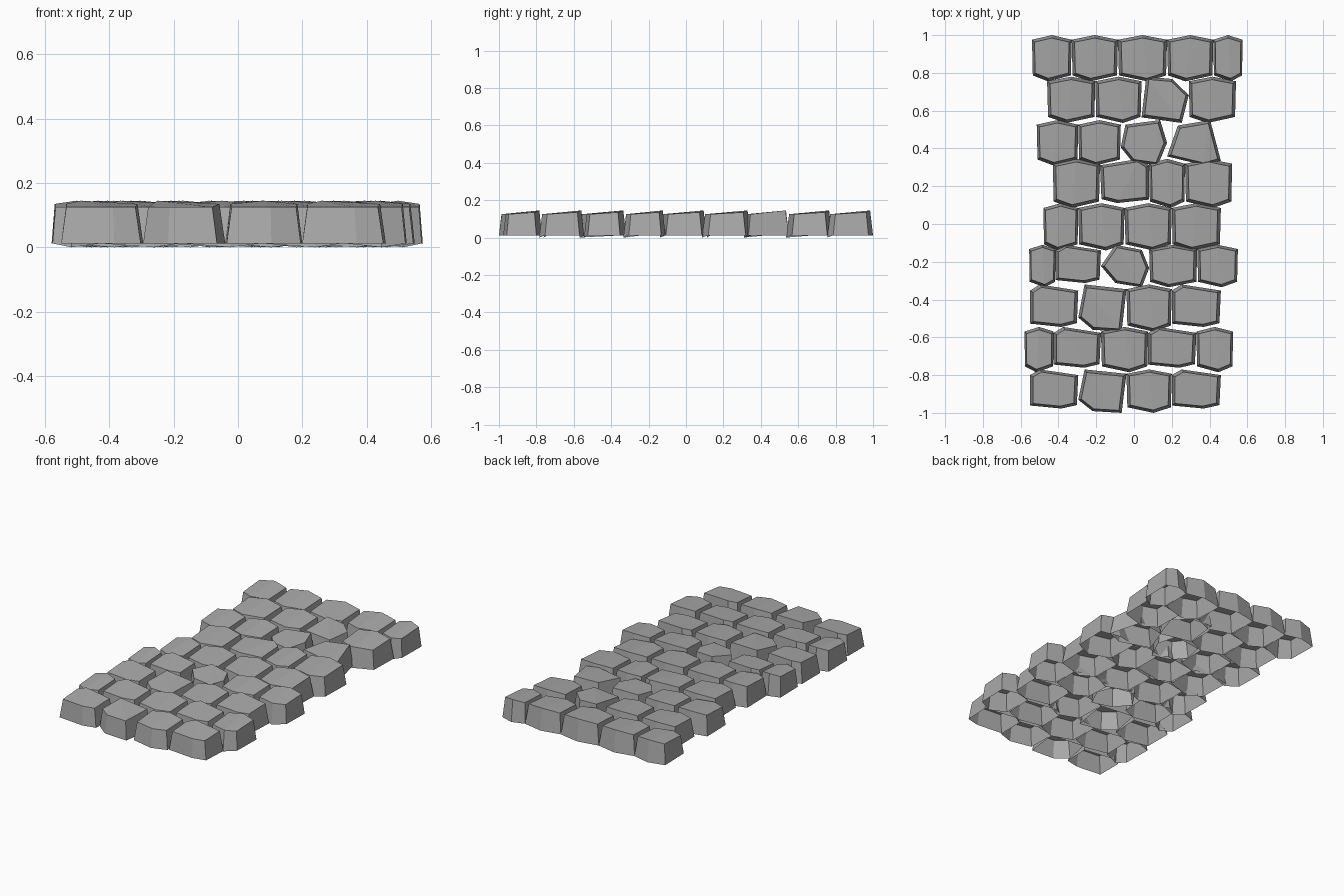
import bpy
import bmesh
from mathutils import Vector

default_cube = bpy.data.objects.get("Cube")
if default_cube:
    bpy.data.objects.remove(default_cube, do_unlink=True)

# One plain grey for every stone
stone_grey = bpy.data.materials.new("stone_grey")
stone_grey.use_nodes = True
grey = (0.4, 0.4, 0.4, 1)
stone_grey.diffuse_color = grey
stone_grey.node_tree.nodes["Principled BSDF"].inputs["Base Color"].default_value = grey

# Stone outlines in a unit cell, clockwise from the back left corner
OUTLINES = {
    "peaked": [(0, .9), (.5, 1), (1, .9), (.98, .13), (.4, 0), (.02, .13)],
    "shallow": [(0, .87), (.2, 1), (1, .87), (.97, .18), (.65, .1), (0, .17)],
    "pointed": [(.1, 1), (.65, .95), (1, .6), (.85, 0), (0, .12)],
    "rounded": [(.3, 1), (.85, .88), (1, .45), (.85, 0), (.3, .1), (0, .5)],
    "leaning": [(.1, .9), (.85, 1), (1, .5), (.8, 0), (.25, .08), (0, .4)],
    "sloped": [(0, .2), (.2, .88), (.8, 1), (1, .1), (.7, 0)],
    "chipped": [(.13, 1), (1, .9), (.9, 0), (.3, .04), (0, .3)],
}
MIRRORED = {"P": "peaked", "S": "shallow"}
LETTERS = {"p": "peaked", "s": "shallow", "t": "pointed", "r": "rounded",
           "l": "leaning", "o": "sloped", "c": "chipped"}

# Rows from back to front: back edge, front edge, outline letters, joints in x
ROWS = [
    (1, .755, "ppPpP", (-.54, -.33, -.085, .175, .42, .575)),
    (.78, .535, "pPtp", (-.46, -.205, .04, .29, .54)),
    (.55, .31, "pplo", (-.515, -.295, -.07, .175, .46)),
    (.345, .085, "pSPP", (-.43, -.18, .08, .27, .52)),
    (.11, -.14, "pPPp", (-.48, -.295, -.05, .2, .46)),
    (-.11, -.335, "PsrpP", (-.555, -.415, -.175, .08, .335, .55)),
    (-.32, -.57, "scPs", (-.55, -.295, -.04, .2, .46)),
    (-.545, -.785, "psPsP", (-.58, -.425, -.175, .075, .33, .525)),
    (-.77, -1, "scPs", (-.55, -.295, -.04, .2, .46)),
]
BASE, RIM, RIDGE = 0.012, 0.125, 0.145
TAPER = 0.87


def outline_for(letter):
    """Return the unit outline, flipped sideways for capital letters."""
    if letter in MIRRORED:
        points = OUTLINES[MIRRORED[letter]]
        return [(1 - u, v) for u, v in reversed(points[:3])] + \
               [(1 - u, v) for u, v in reversed(points[3:])]
    return OUTLINES[LETTERS[letter]]


def make_stone(name, letter, left, right, back, front):
    """Build an open-bottomed stone with tapered walls and a creased top."""
    ground = [Vector((left + u * (right - left), front + v * (back - front), BASE))
              for u, v in outline_for(letter)]
    count = len(ground)
    centre = sum(ground, Vector()) / count
    bm = bmesh.new()
    lower, upper = [], []
    peak = max(range(count), key=lambda i: ground[i].y)
    foot = min(range(count), key=lambda i: ground[i].y)
    for i, point in enumerate(ground):
        top = centre + (point - centre) * TAPER
        top.z = RIDGE if i == peak else RIM + 0.01 * (point.y > centre.y)
        base = point.copy()
        # The frontmost foot of inner rows settles onto the ground
        if i == foot and front > -1:
            base.z = 0
        lower.append(bm.verts.new(base))
        upper.append(bm.verts.new(top))
    for i in range(count):
        j = (i + 1) % count
        bm.faces.new((lower[i], upper[i], upper[j], lower[j]))

    # Split the top along a crease from its peak to its foot
    def arc(start, end):
        steps = (end - start) % count
        return [upper[(start + k) % count] for k in range(steps + 1)]
    for loop in (arc(peak, foot), arc(foot, peak)):
        if len(loop) > 2:
            bm.faces.new(loop)
    if not any(set(f.verts) <= set(upper) for f in bm.faces):
        bm.faces.new(upper)
    bmesh.ops.recalc_face_normals(bm, faces=bm.faces)
    # Open shells must face outward, so check against a top face
    bm.normal_update()
    if max(bm.faces, key=lambda f: f.calc_center_median().z).normal.z < 0:
        bmesh.ops.reverse_faces(bm, faces=bm.faces)
    mesh = bpy.data.meshes.new(name)
    bm.to_mesh(mesh)
    bm.free()
    mesh.materials.append(stone_grey)
    stone = bpy.data.objects.new(name, mesh)
    bpy.context.collection.objects.link(stone)


# Lay the path row by row
for r, (back, front, letters, joints) in enumerate(ROWS, start=1):
    for s, letter in enumerate(letters):
        make_stone(f"stone_row_{r}_number_{s + 1}", letter,
                   joints[s], joints[s + 1], back, front)
